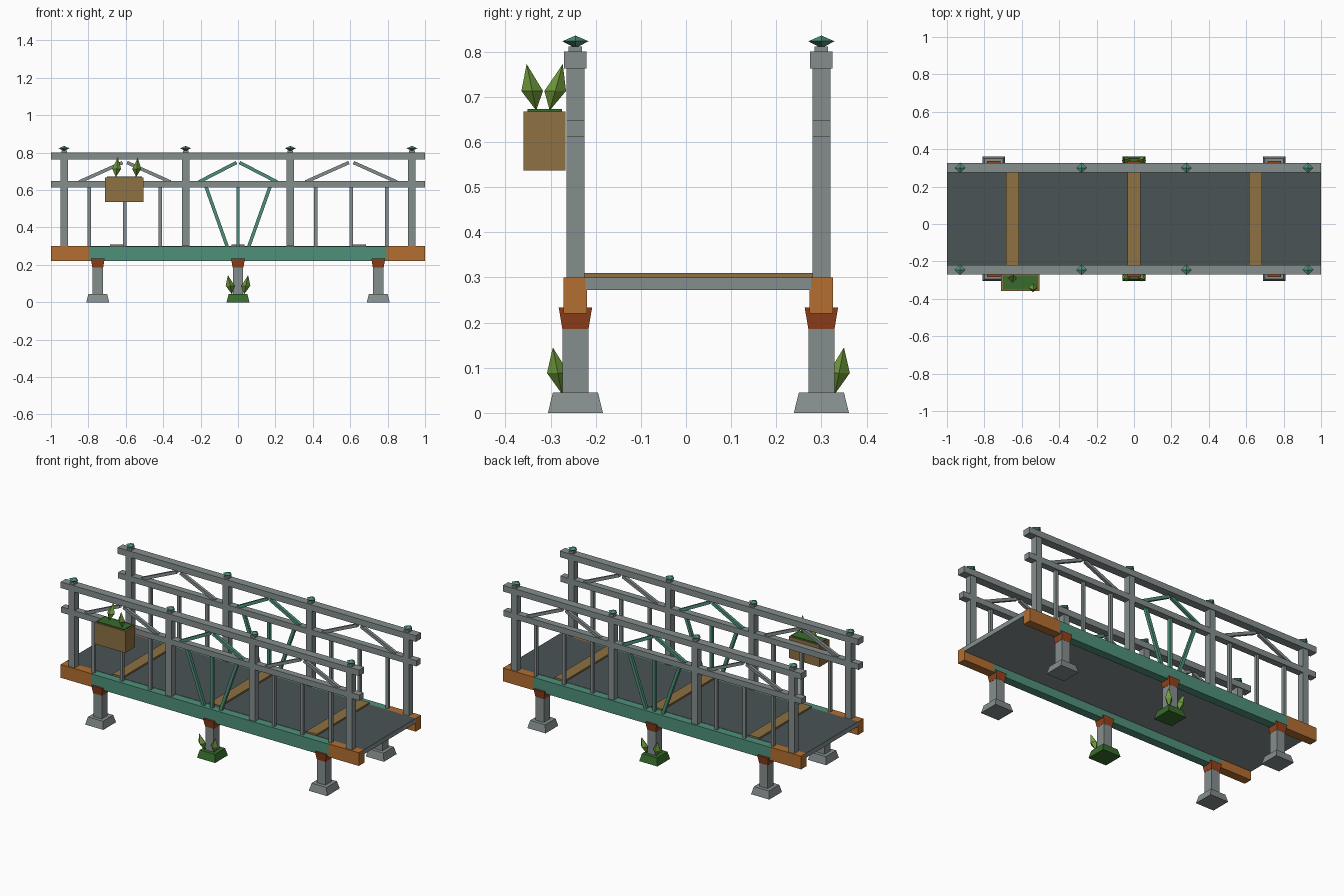
import bpy, bmesh
from mathutils import Vector

if "Cube" in bpy.data.objects:
    bpy.data.objects.remove(bpy.data.objects["Cube"])


def material(name, r, g, b):
    m = bpy.data.materials.new(name)
    m.use_nodes = True
    colour = [(c / 255) ** 2.2 for c in (r, g, b)] + [1]
    m.diffuse_color = colour
    m.node_tree.nodes["Principled BSDF"].inputs["Base Color"].default_value = colour
    return m


GREY = material("steel grey", 132, 140, 140)
SLATE = material("deck slate", 76, 84, 87)
TEAL = material("teal paint", 80, 143, 122)
ORANGE = material("orange paint", 178, 110, 52)
RUST = material("rust", 146, 68, 34)
TAN = material("tan wood", 140, 112, 68)
MOSS = material("moss green", 58, 108, 48)
LEAF = material("leaf green", 112, 155, 62)


def finish(name, bm, *mats):
    bmesh.ops.recalc_face_normals(bm, faces=bm.faces)
    mesh = bpy.data.meshes.new(name)
    bm.to_mesh(mesh)
    bm.free()
    for m in mats:
        mesh.materials.append(m)
    ob = bpy.data.objects.new(name, mesh)
    bpy.context.collection.objects.link(ob)
    return ob


def box(name, centre, size, mat, taper=1.0):
    """Box whose top face is scaled by taper."""
    bm = bmesh.new()
    bmesh.ops.create_cube(bm, size=1)
    for v in bm.verts:
        k = taper if v.co.z > 0 else 1
        v.co = Vector((v.co.x * size[0] * k, v.co.y * size[1] * k, v.co.z * size[2])) + Vector(centre)
    return finish(name, bm, mat)


def beam(name, a, b, width, mat):
    """Square bar between two points."""
    a, b = Vector(a), Vector(b)
    bm = bmesh.new()
    bmesh.ops.create_cube(bm, size=1)
    turn = (b - a).to_track_quat("Z", "Y")
    for v in bm.verts:
        v.co = turn @ Vector((v.co.x * width, v.co.y * width, v.co.z * (b - a).length)) + (a + b) / 2
    return finish(name, bm, mat)


def spindle(name, base, tip, radius, belly, mat):
    """Four-sided double pyramid, widest at the belly fraction."""
    base, tip = Vector(base), Vector(tip)
    mid = base.lerp(tip, belly)
    bm = bmesh.new()
    low, high = bm.verts.new(base), bm.verts.new(tip)
    ring = [bm.verts.new(mid + Vector((x * radius, y * radius, 0)))
            for x, y in ((1, 0), (0, 1), (-1, 0), (0, -1))]
    for i in range(4):
        for end in (low, high):
            bm.faces.new((ring[i], ring[(i + 1) % 4], end))
    return finish(name, bm, mat)


MID = 0.0275      # middle of the walkway
HALF = 0.2725     # walkway middle to truss

# Deck: grey slab with a dark walking surface
deck = box("deck", (0, MID, 0.286), (2, 0.5, 0.028), GREY)
deck.data.materials.append(SLATE)
for face in deck.data.polygons:
    face.material_index = int(face.normal.z > 0.5)
for x in (-0.65, 0, 0.65):
    box("deck_plank", (x, MID, 0.305), (0.07, 0.505, 0.01), TAN)

for side, label in ((-1, "front"), (1, "back")):
    y = MID + side * HALF

    # Girder with orange ends
    box(label + "_girder", (0, y, 0.259), (1.59, 0.05, 0.078), TEAL)
    for end in (-1, 1):
        box(label + "_girder_end", (end * 0.8975, y, 0.26), (0.205, 0.052, 0.08), ORANGE)

    # Rails
    box(label + "_top_rail", (0, y, 0.782), (2, 0.05, 0.037), GREY)
    box(label + "_middle_rail", (0, y, 0.63), (2, 0.04, 0.035), GREY)

    # Posts with pointed caps
    for x in (-0.93, -0.28, 0.28, 0.93):
        box(label + "_post", (x, y, 0.54), (0.04, 0.04, 0.48), GREY)
        box(label + "_post_neck", (x, y, 0.805), (0.03, 0.03, 0.014), GREY)
        spindle(label + "_post_cap", (x, y, 0.808), (x, y, 0.836), 0.029, 0.55, TEAL)

    # Outer bays: balusters and a gable brace
    for bay in (-0.605, 0.605):
        for dx in (-0.19, 0, 0.19):
            box(label + "_baluster", (bay + dx, y, 0.458), (0.018, 0.018, 0.32), GREY)
        for s in (-1, 1):
            beam(label + "_brace", (bay + s * 0.245, y, 0.643), (bay + s * 0.012, y, 0.747), 0.018, GREY)

    # Centre bay: teal fan and gable brace
    beam(label + "_fan_bar", (0, y, 0.29), (0, y, 0.62), 0.018, TEAL)
    for s in (-1, 1):
        beam(label + "_fan_bar", (s * 0.055, y, 0.29), (s * 0.172, y, 0.62), 0.018, TEAL)
        beam(label + "_centre_brace", (s * 0.21, y, 0.643), (s * 0.008, y, 0.747), 0.018, TEAL)

    # Piers: footing, column and flared collar
    for x in (-0.75, 0, 0.75):
        box(label + "_footing", (x, y, 0.0225), (0.122, 0.122, 0.045), GREY if x else MOSS, 0.82)
        box(label + "_column", (x, y, 0.135), (0.056, 0.057, 0.18), GREY)
        box(label + "_collar", (x, y, 0.21), (0.058, 0.058, 0.048), RUST, 1.28)

    # Leaves growing on the centre footing
    for s in (-1, 1):
        spindle(label + "_footing_leaf", (s * 0.032, y + side * 0.03, 0.042),
                (s * 0.054, y + side * 0.05, 0.145), 0.024, 0.45, LEAF)

# Hanging planter
box("planter_box", (-0.607, -0.313, 0.602), (0.206, 0.093, 0.131), TAN)
box("planter_moss", (-0.607, -0.313, 0.669), (0.186, 0.077, 0.008), MOSS)
spindle("planter_leaf", (-0.653, -0.302, 0.67), (-0.643, -0.273, 0.773), 0.024, 0.42, LEAF)
spindle("planter_leaf", (-0.545, -0.332, 0.67), (-0.536, -0.353, 0.773), 0.024, 0.42, LEAF)
